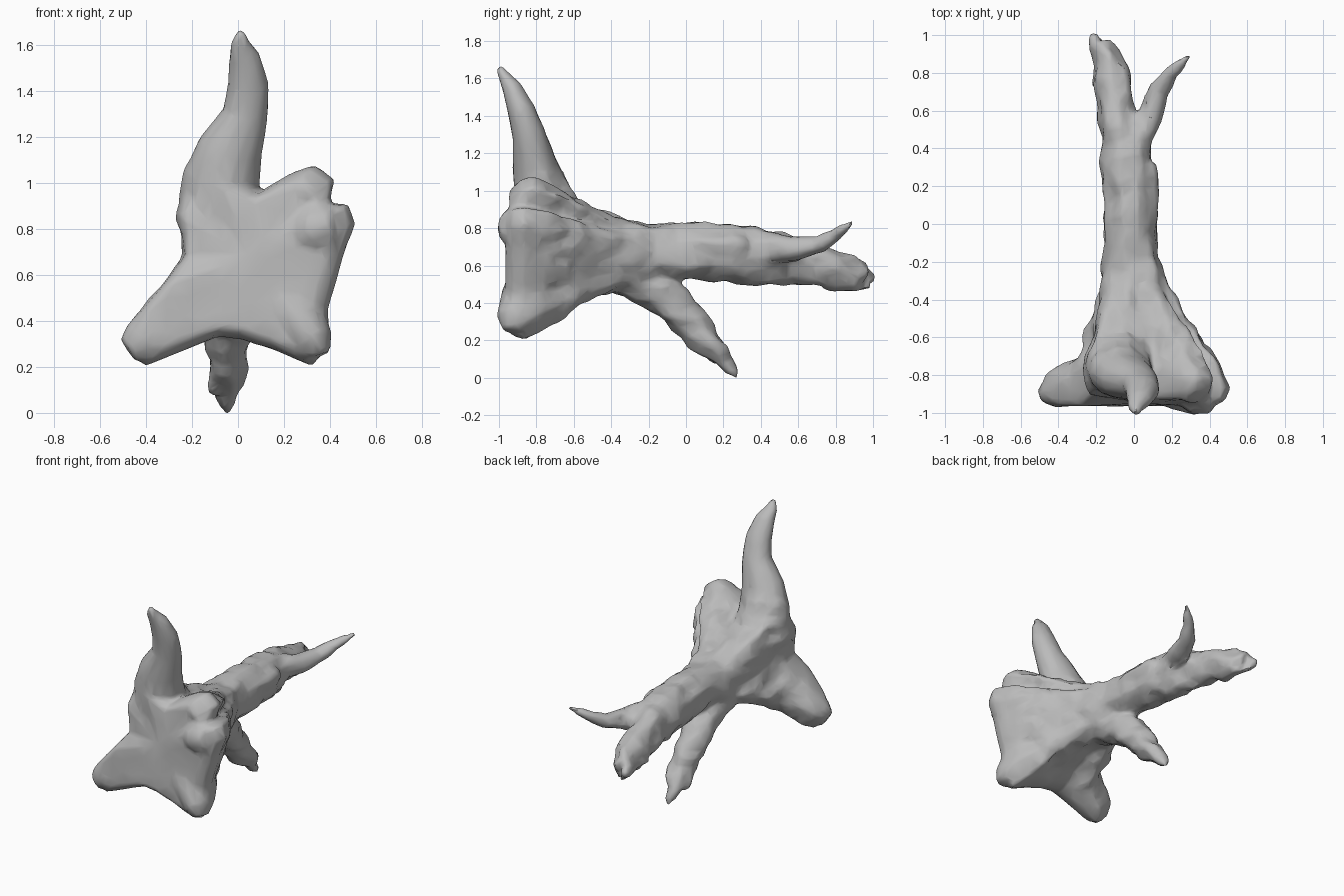
import bpy, bmesh, math, random
from mathutils import Vector, noise

random.seed(4)
cube = bpy.data.objects.get("Cube")
if cube:
    bpy.data.objects.remove(cube, do_unlink=True)

wood = bpy.data.materials.new("weathered grey wood")
wood.use_nodes = True
GREY = (0.5, 0.5, 0.5, 1)
wood.diffuse_color = GREY
wood.node_tree.nodes["Principled BSDF"].inputs["Base Color"].default_value = GREY

bm = bmesh.new()


def skin(rings, end=None):
    """Closed surface through rings, capped with fans."""
    vs = [[bm.verts.new(p) for p in r] for r in rings]
    n = len(vs[0])
    faces = []
    for a, b in zip(vs, vs[1:]):
        for i in range(n):
            j = (i + 1) % n
            faces.append(bm.faces.new((a[i], a[j], b[j], b[i])))
    for ring, tip, flip in ((vs[0], None, True), (vs[-1], end, False)):
        c = bm.verts.new(tip or sum((v.co for v in ring), Vector()) / n)
        for i in range(n):
            j = (i + 1) % n
            tri = (ring[i], ring[j], c)
            faces.append(bm.faces.new(tri[::-1] if flip else tri))
    bmesh.ops.recalc_face_normals(bm, faces=faces)


def limb(points, ref=(1, 0, 0), n=14):
    """Tapering limb; each point is x, y, z, radius along ref, other radius."""
    pos = [Vector(p[:3]) for p in points]
    rings = []
    for k, p in enumerate(points):
        t = (pos[min(k + 1, len(pos) - 1)] - pos[max(k - 1, 0)]).normalized()
        s = Vector(ref)
        s = (s - t * s.dot(t)).normalized()
        u = t.cross(s)
        rings.append([pos[k] + s * p[3] * math.cos(a) + u * p[4] * math.sin(a)
                      for a in (math.tau * i / n for i in range(n))])
    skin(rings)


# Root plate: star outline (x, z) blended back into the round trunk
star = [(.08, .96), (.2, 1.03), (.32, 1.08), (.41, 1.02), (.39, .91), (.47, .91),
        (.5, .82), (.45, .7), (.42, .58), (.38, .45), (.39, .3), (.31, .2),
        (.15, .27), (0, .32), (-.1, .33), (-.25, .27), (-.42, .2), (-.51, .3),
        (-.48, .4), (-.35, .55), (-.25, .68), (-.28, .88), (-.24, 1.01), (-.08, 1.04)]
rings = []
for y, w in ((-.15, 0), (-.3, .13), (-.45, .32), (-.6, .56), (-.7, .74),
             (-.79, .92), (-.86, 1), (-.925, .94), (-.96, .78)):
    ring = []
    for x, z in star:
        a = math.atan2(z - .68, x - .02)
        k = w
        if y > -.75:
            # Long root starts late, arch is hollowed, flank flares early
            k *= .65 if x < -.3 else .85 if abs(x) < .2 and z < .4 else 1.12 if x > .4 else 1
        tx, tz = -.03 + .14 * math.cos(a), .67 + .15 * math.sin(a)
        # The upper edge and its right shoulder lean back
        lean = w * (.05 * (z > .93) + .08 * (x < -.2 and z > .6))
        ring.append(Vector((tx + (x - tx) * k, y + lean, tz + (z - tz) * k)))
    rings.append(ring)
skin(rings, end=Vector((.04, -.945, .68)))

# Trunk, broken off at a slant
limb([(-.03, -.5, .67, .17, .18), (-.03, -.2, .67, .145, .155), (-.03, .1, .675, .14, .155),
      (-.05, .35, .655, .135, .16), (-.09, .52, .635, .105, .145), (-.12, .7, .59, .095, .11),
      (-.13, .81, .575, .09, .1), (-.155, .89, .56, .068, .095), (-.185, .96, .545, .045, .065)])

# Upright root spike
limb([(-.07, -.7, .75, .15, .17), (-.085, -.745, .9, .185, .175), (-.085, -.775, 1.02, .165, .145),
      (-.05, -.805, 1.14, .145, .12), (.02, -.835, 1.3, .1, .09),
      (.032, -.875, 1.43, .09, .075), (.015, -.925, 1.55, .068, .053),
      (-.005, -.965, 1.61, .043, .033), (0, -.995, 1.66, .018, .018)])

# Lower roots and upper lobes
limb([(-.1, -.76, .58, .14, .17), (-.3, -.84, .42, .11, .13),
      (-.43, -.885, .31, .085, .1), (-.49, -.895, .27, .05, .06)], ref=(0, 1, 0))
limb([(.12, -.75, .58, .18, .17), (.24, -.86, .42, .13, .13),
      (.32, -.91, .31, .1, .085), (.34, -.915, .25, .06, .05)], ref=(0, 1, 0))
limb([(.1, -.65, .8, .14, .13), (.24, -.8, .92, .12, .11), (.33, -.86, 1.0, .1, .085)], ref=(0, 1, 0))
limb([(.12, -.6, .72, .15, .13), (.26, -.8, .78, .15, .13), (.36, -.9, .81, .125, .11),
      (.41, -.91, .82, .09, .09)], ref=(0, 1, 0))

# Supporting branch reaching the ground
limb([(-.04, -.34, .58, .13, .13), (-.05, -.15, .48, .12, .12), (-.06, -.01, .345, .1, .105),
      (-.06, .09, .215, .085, .085), (-.055, .17, .13, .07, .06),
      (-.06, .235, .065, .045, .035), (-.06, .285, -.015, .018, .018)])

# Side branch
limb([(0, .25, .69, .09, .09), (.01, .45, .7, .07, .085), (.07, .58, .69, .07, .065),
      (.125, .72, .71, .055, .045), (.19, .81, .765, .04, .035), (.28, .9, .835, .016, .016)])

# Broken stub on the trunk flank
limb([(.04, .1, .69, .07, .09), (.06, .25, .69, .055, .08), (.065, .335, .7, .04, .06)])

# Splinters on the slanted trunk end
for i in range(9):
    a = math.tau * i / 9
    x, z = -.135 + .065 * math.cos(a), .56 + .07 * math.sin(a)
    reach = .92 - .8 * (x + .13) + .05 * random.random()
    limb([(x, .74, z, .028, .028), (x - .01, reach - .06, z - .01, .025, .025),
          (x - .025, reach, z - .015, .015, .015)], n=6)
limb([(-.19, .8, .57, .03, .04), (-.205, .92, .55, .03, .04), (-.225, 1.005, .53, .02, .025)], n=6)

# Splinters on the supporting branch
for x, y, z in ((-.12, .17, .07), (0, .2, .09), (-.09, .24, .07), (-.03, .24, .11)):
    limb([(x * .7 - .015, .06, .24, .03, .03), (x, y - .04, z + .06, .025, .025),
          (x, y, z, .01, .01)], n=6)

mesh = bpy.data.meshes.new("fallen_tree")
bm.to_mesh(mesh)
bm.free()
tree = bpy.data.objects.new("fallen_tree", mesh)
bpy.context.collection.objects.link(tree)
bpy.context.view_layer.objects.active = tree
tree.select_set(True)


def apply(kind, **settings):
    m = tree.modifiers.new(kind.lower(), kind)
    for key, value in settings.items():
        setattr(m, key, value)
    bpy.ops.object.modifier_apply(modifier=m.name)


# Fuse the limbs into one surface
apply("REMESH", mode="VOXEL", voxel_size=.013)
apply("SMOOTH", factor=.5, iterations=8)

# Bark grain: stretched along the trunk, fading out on the smooth roots and side branch
mesh = tree.data
shifts = []
for v in mesh.vertices:
    p = v.co
    grain = noise.noise(Vector((p.x * 15, p.y * 5, p.z * 15)))
    lumps = noise.noise(p * 10 + Vector((3, 1, 7)))
    fade = min(1, max(.08, (p.y + .88) * 4))
    if p.z > 1.1 or (p.x > .05 and p.y > .45):
        fade *= .35
    shifts.append(v.normal * fade * (.016 * grain + .018 * lumps + .002))
for v, s in zip(mesh.vertices, shifts):
    v.co += s
apply("DECIMATE", ratio=.09)

# Rest on the ground, centred
mesh = tree.data
lo = [min(v.co[i] for v in mesh.vertices) for i in range(3)]
hi = [max(v.co[i] for v in mesh.vertices) for i in range(3)]
middle = Vector(((lo[0] + hi[0]) / 2, (lo[1] + hi[1]) / 2, lo[2]))
for v in mesh.vertices:
    v.co -= middle

mesh.materials.clear()
mesh.materials.append(wood)
bpy.ops.object.shade_smooth_by_angle(angle=math.radians(45))
